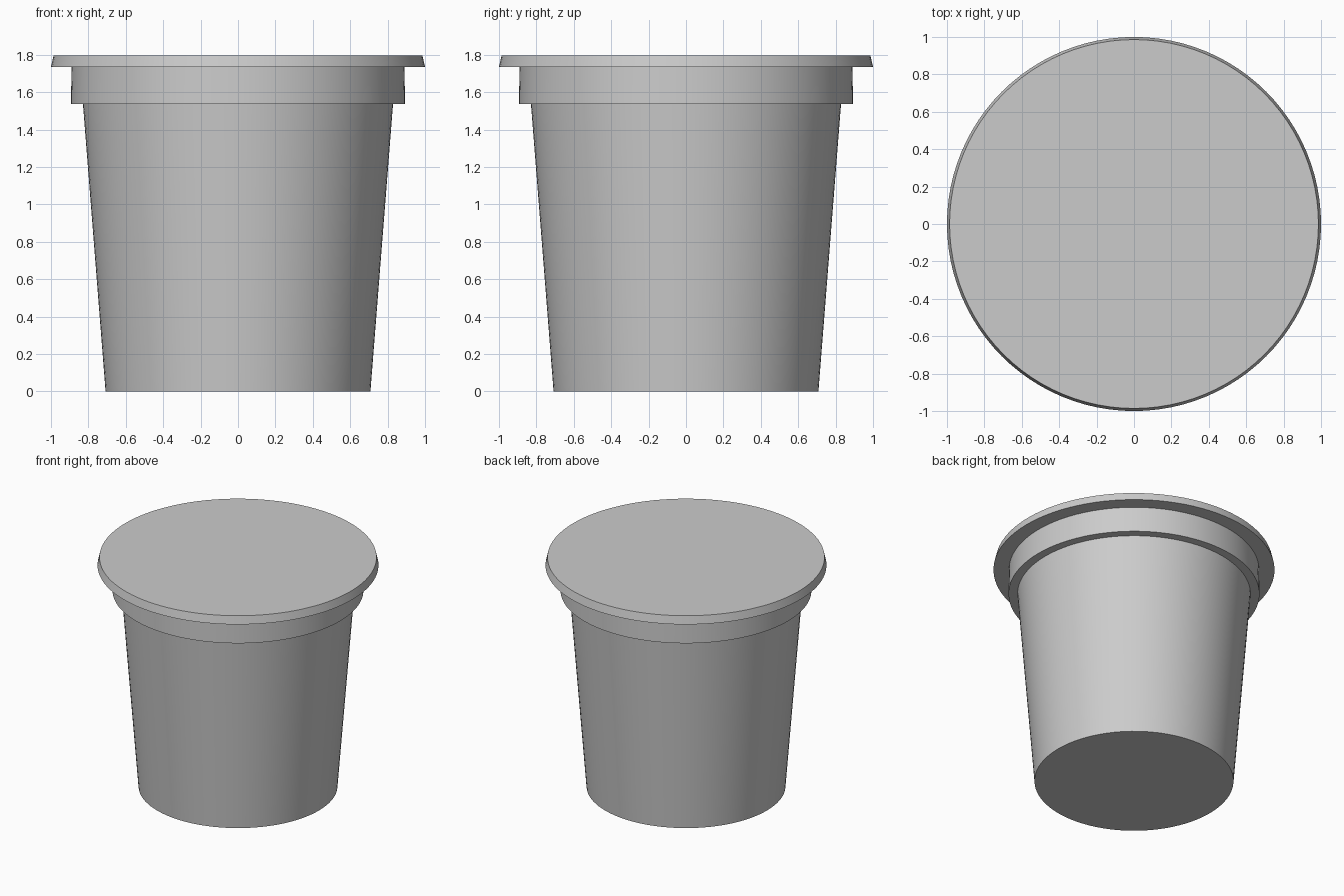
import bpy
import bmesh
import math

default = bpy.data.objects.get("Cube")
if default:
    bpy.data.objects.remove(default, do_unlink=True)

SEGMENTS = 96

grey = bpy.data.materials.new("plain_grey")
grey.use_nodes = True
colour = (0.6, 0.6, 0.6, 1.0)
grey.diffuse_color = colour
grey.node_tree.nodes["Principled BSDF"].inputs["Base Color"].default_value = colour


def lathe(name, profile):
    """Turn a (radius, height) profile, listed bottom to top, into a capped solid."""
    bm = bmesh.new()
    rings = []
    for radius, height in profile:
        ring = []
        for i in range(SEGMENTS):
            a = math.tau * i / SEGMENTS
            ring.append(bm.verts.new((radius * math.cos(a), radius * math.sin(a), height)))
        rings.append(ring)
    for low, high in zip(rings, rings[1:]):
        for i in range(SEGMENTS):
            j = (i + 1) % SEGMENTS
            bm.faces.new((low[i], low[j], high[j], high[i]))
    bm.faces.new(rings[0][::-1])
    bm.faces.new(rings[-1])
    mesh = bpy.data.meshes.new(name)
    bm.to_mesh(mesh)
    bm.free()
    mesh.materials.append(grey)
    obj = bpy.data.objects.new(name, mesh)
    bpy.context.collection.objects.link(obj)
    bpy.ops.object.select_all(action="DESELECT")
    obj.select_set(True)
    bpy.context.view_layer.objects.active = obj
    bpy.ops.object.shade_smooth_by_angle(angle=math.radians(30))
    return obj


# Tapered cup with its stepped collar, one continuous wall
lathe("cup_body", [(0.708, 0), (0.829, 1.537), (0.893, 1.537), (0.89, 1.735)])

# Flared lid closing the top
lathe("lid", [(1.0, 1.735), (0.986, 1.797)])
